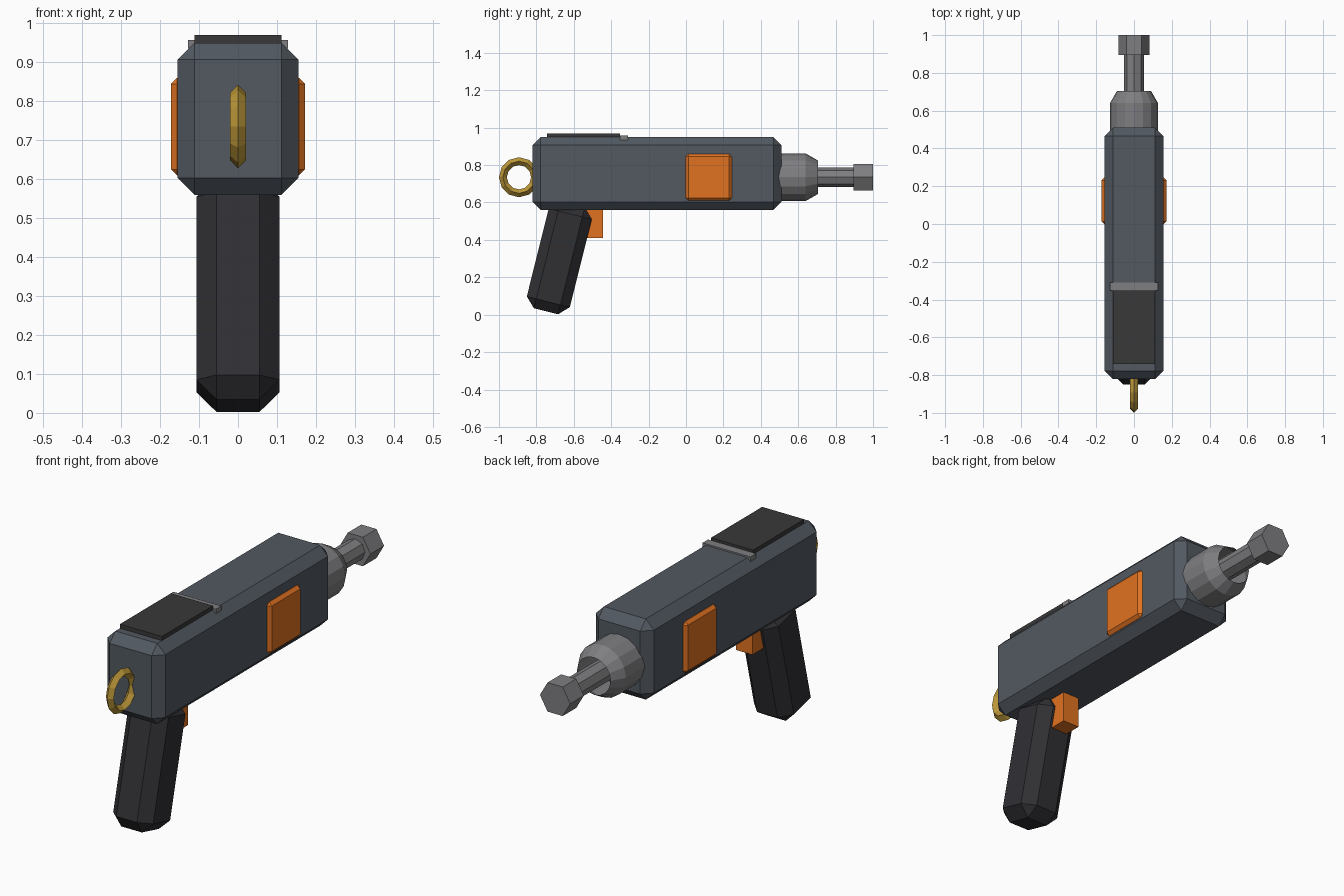
import bpy, bmesh
from math import radians, sin, cos, tau
from mathutils import Matrix

if "Cube" in bpy.data.objects:
    bpy.data.objects.remove(bpy.data.objects["Cube"])


def material(name, rgb):
    m = bpy.data.materials.new(name)
    m.diffuse_color = (*rgb, 1)
    m.use_nodes = True
    m.node_tree.nodes["Principled BSDF"].inputs["Base Color"].default_value = m.diffuse_color
    return m


BODY = material("slate", (0.085, 0.1, 0.12))
GRIP = material("rubber", (0.03, 0.029, 0.034))
ORANGE = material("orange", (0.75, 0.17, 0.015))
STEEL = material("steel", (0.21, 0.21, 0.22))
BRASS = material("brass", (0.5, 0.31, 0.04))
PANEL = material("panel", (0.04, 0.04, 0.04))
AXIS_Z = 0.735  # height of the barrel and ring centre


def finish(name, bm, mat):
    bmesh.ops.recalc_face_normals(bm, faces=bm.faces)
    me = bpy.data.meshes.new(name)
    bm.to_mesh(me)
    bm.free()
    me.materials.append(mat)
    ob = bpy.data.objects.new(name, me)
    bpy.context.collection.objects.link(ob)
    return ob


def box(name, centre, size, mat, bevel=0, tilt=0):
    bm = bmesh.new()
    bmesh.ops.create_cube(bm, size=1, matrix=Matrix.Diagonal((*size, 1)))
    if bevel:
        bmesh.ops.bevel(bm, geom=bm.edges[:], offset=bevel, segments=1,
                        affect='EDGES', profile=0.5)
    bm.transform(Matrix.Translation(centre) @ Matrix.Rotation(tilt, 4, 'X'))
    return finish(name, bm, mat)


def lathe(name, profile, sides, mat, capped=True):
    """Revolve (radius, y) points round the barrel axis."""
    bm = bmesh.new()
    rings = [[bm.verts.new((r * cos(tau * i / sides), y,
                            AXIS_Z + r * sin(tau * i / sides)))
              for i in range(sides)] for r, y in profile]
    for a, b in zip(rings, rings[1:]):
        for i in range(sides):
            j = (i + 1) % sides
            bm.faces.new((a[i], a[j], b[j], b[i]))
    if capped:
        bm.faces.new(rings[0])
        bm.faces.new(rings[-1])
    return finish(name, bm, mat)


# Main housing
box("body", (0, -0.155, 0.755), (0.31, 1.33, 0.39), BODY, 0.043)

# Raked handle and trigger
box("grip", (0, -0.6775, 0.3037), (0.214, 0.237, 0.588), GRIP, 0.052, radians(-14))
box("trigger", (0, -0.49, 0.495), (0.088, 0.09, 0.17), ORANGE)

# Side pads
for side, label in ((-1, "left"), (1, "right")):
    box(label + "_pad", (side * 0.147, 0.122, 0.735), (0.05, 0.247, 0.25), ORANGE, 0.015)

# Top panel and hinge bar
box("top_panel", (0, -0.547, 0.955), (0.224, 0.39, 0.03), PANEL)
box("hinge_bar", (0, -0.331, 0.946), (0.256, 0.042, 0.022), STEEL)

# Open nozzle, rod and hexagonal tip
lathe("nozzle", [(0.127, 0.49), (0.127, 0.64), (0.09, 0.705)], 16, STEEL, False)
lathe("rod", [(0.052, 0.5), (0.052, 0.92)], 8, STEEL)
lathe("hex_tip", [(0.081, 0.896), (0.081, 1.0)], 6, STEEL)

# Rear ring with diamond cross-section
bpy.ops.mesh.primitive_torus_add(major_segments=12, minor_segments=4,
                                 major_radius=0.086, minor_radius=0.021,
                                 location=(0, -0.893, AXIS_Z),
                                 rotation=(0, radians(90), 0))
ring = bpy.context.object
ring.name = "rear_ring"
ring.data.materials.append(BRASS)
